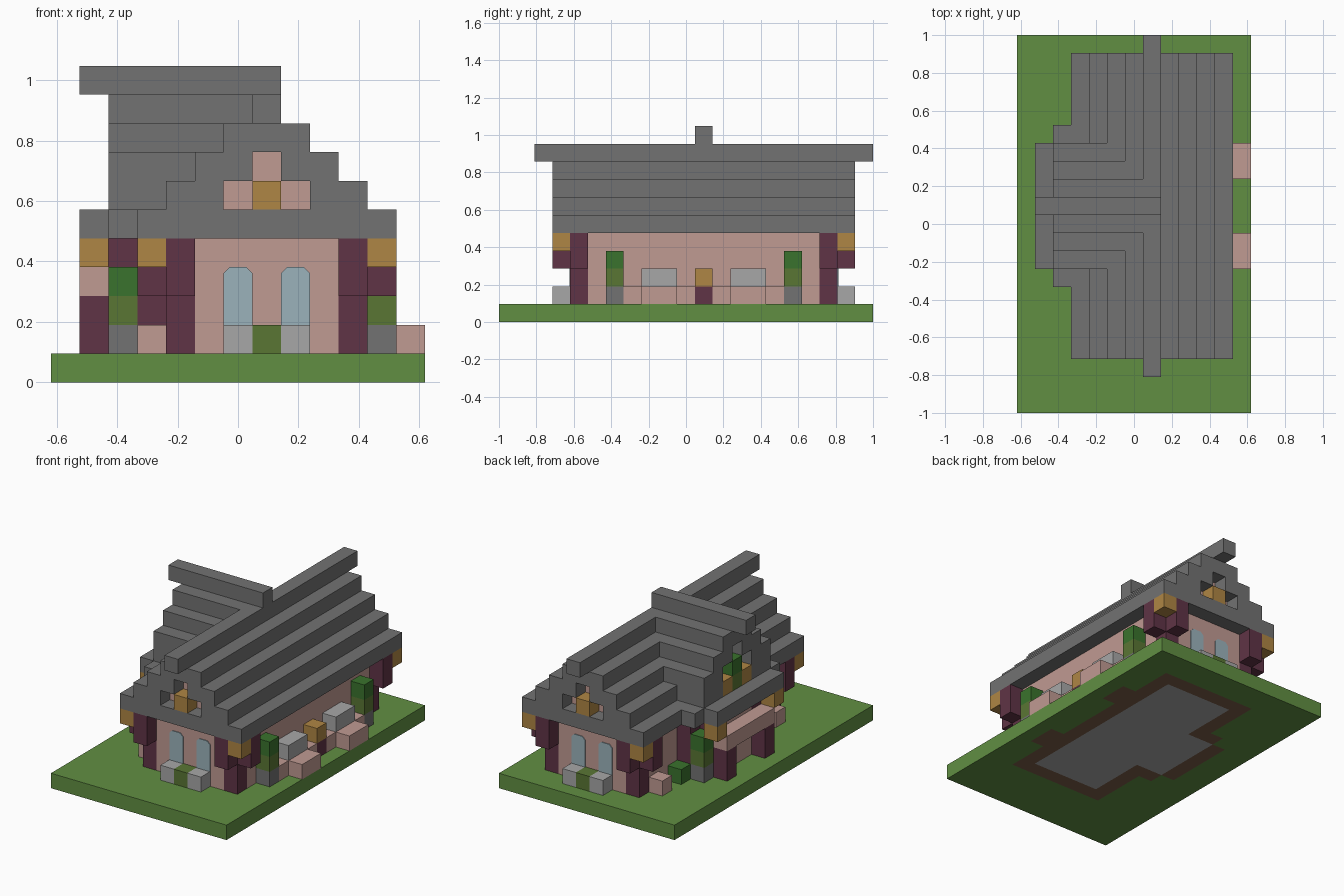
import bpy, bmesh
from mathutils import Vector

if "Cube" in bpy.data.objects:
    bpy.data.objects.remove(bpy.data.objects["Cube"], do_unlink=True)

U = 2 / 21                      # edge of one building block
NX, NY = 13, 21                 # plot size in blocks

COLOURS = {
    "slate grey": (0.17, 0.17, 0.17),
    "grass green": (0.12, 0.275, 0.055),
    "plaster pink": (0.53, 0.325, 0.29),
    "dark maroon timber": (0.117, 0.034, 0.061),
    "ochre": (0.43, 0.24, 0.058),
    "window blue": (0.33, 0.45, 0.5),
    "light grey": (0.39, 0.39, 0.39),
    "leaf green": (0.042, 0.171, 0.026),
    "moss green": (0.102, 0.181, 0.034),
    "soil brown": (0.2, 0.11, 0.067),
}


def make_material(name, rgb):
    mat = bpy.data.materials.new(name)
    mat.use_nodes = True
    mat.diffuse_color = (*rgb, 1)
    mat.node_tree.nodes["Principled BSDF"].inputs["Base Color"].default_value = (*rgb, 1)
    return mat


MATS = {n: make_material(n, c) for n, c in COLOURS.items()}
cells = {}                      # block position -> (part, colour)


def span(v):
    return range(v[0], v[1] + 1) if isinstance(v, tuple) else (v,)


def fill(part, colour, x, y, z):
    """Fill an inclusive block range; None as part removes blocks."""
    for i in span(x):
        for j in span(y):
            for k in span(z):
                if part:
                    cells[i, j, k] = (part, colour)
                else:
                    cells.pop((i, j, k), None)


def flip(v, total):
    return (total - v[1], total - v[0]) if isinstance(v, tuple) else total - v


def both_ends(part, colour, x, y, z):
    fill(part, colour, x, y, z)
    fill(part, colour, x, flip(y, 22), z)


def four_corners(part, colour, x, y, z):
    both_ends(part, colour, x, y, z)
    both_ends(part, colour, flip(x, 14), y, z)


def point(i, j, k):
    return Vector(((i - NX / 2) * U, (j - NY / 2) * U, k * U))


# Ground with foundation and floor
fill("lawn", "grass green", (0, 12), (0, 20), 0)
fill("foundation", "soil brown", (4, 10), (4, 18), 0)
fill("foundation", "soil brown", 3, (8, 14), 0)
fill("foundation", "soil brown", 2, (9, 13), 0)
both_ends("foundation", "soil brown", 11, (7, 8), 0)
fill("floor", "light grey", (5, 9), (5, 17), 0)
fill("floor", "light grey", (3, 5), (9, 13), 0)

# Walls of the main house and the side wing
fill("walls", "plaster pink", (4, 10), (4, 18), (1, 4))
fill("wing_walls", "plaster pink", 3, (8, 14), (1, 4))
fill("wing_walls", "plaster pink", 2, (9, 13), (1, 4))

# Timber posts, eave brackets and corner blocks
four_corners("posts", "dark maroon timber", 4, 4, (1, 4))
four_corners("brackets", "dark maroon timber", 3, 4, (3, 4))
four_corners("brackets", "dark maroon timber", 4, 3, (3, 4))
four_corners("eave_blocks", "ochre", 3, 3, 4)
both_ends("wing_posts", "dark maroon timber", 3, 8, (1, 4))
both_ends("wing_posts", "dark maroon timber", 2, 9, (1, 4))
both_ends("porch_posts", "dark maroon timber", 1, 9, (1, 2))
fill("porch_lintel", "plaster pink", 1, (9, 13), 3)
both_ends("porch_blocks", "ochre", 1, 8, 4)

# Main stepped roof with its ridge
for step in range(4):
    fill("main_roof", "slate grey", (3 + step, 11 - step), (3, 19), 5 + step)
fill("main_ridge", "slate grey", 7, (2, 20), 9)

# Wing roof, porch eave and cross ridge
for z, half in ((5, 4), (6, 3), (7, 3), (8, 2), (9, 1)):
    fill("wing_roof", "slate grey", (2, 6), (11 - half, 11 + half), z)
fill("porch_eave", "slate grey", 1, (8, 14), 5)
fill("cross_ridge", "slate grey", (1, 7), 11, 10)

# Recessed attic windows in the two main gables
for gable, inner in ((3, 4), (19, 18)):
    for i, k in ((6, 6), (8, 6), (7, 7)):
        fill(None, None, i, gable, k)
        fill("attic_panels", "plaster pink", i, inner, k)
    fill("attic_blocks", "ochre", 7, gable, 6)

# Wing gable decoration
fill("wing_gable_plants", "moss green", 2, 11, 6)
fill("wing_gable_leaves", "leaf green", 2, 11, 7)
both_ends("wing_gable_blocks", "ochre", 2, 10, 6)
for j, k in ((11, 8), (10, 7), (12, 7)):
    fill(None, None, 2, j, k)
    fill("wing_gable_panels", "plaster pink", 3, j, k)

# Planters at the two ends
both_ends("planter_ends", "light grey", 6, 3, 1)
both_ends("planter_ends", "light grey", 8, 3, 1)
both_ends("planter_plants", "moss green", 7, 3, 1)

# Shrub pillars along both sides
for i, j in ((11, 6), (2, 8)):
    both_ends("shrub_bases", "slate grey", i, j, 1)
    both_ends("shrub_stems", "moss green", i, j, 2)
    both_ends("shrub_tops", "leaf green", i, j, 3)

# Garden benches on the left side
fill("garden_wall", "plaster pink", 11, (7, 15), 1)
both_ends("garden_steps", "plaster pink", 12, (8, 9), 1)
both_ends("garden_slabs", "light grey", 11, (8, 9), 2)
fill("barrel_base", "dark maroon timber", 11, 11, 1)
fill("barrel", "ochre", 11, 11, 2)

# Small blocks beside the wing
both_ends("corner_boxes", "plaster pink", 3, 5, 1)
both_ends("low_shrubs", "leaf green", 3, 7, 1)


def add_object(name, bm, colour):
    bmesh.ops.recalc_face_normals(bm, faces=bm.faces[:])
    mesh = bpy.data.meshes.new(name)
    bm.to_mesh(mesh)
    bm.free()
    mesh.materials.append(MATS[colour])
    bpy.context.collection.objects.link(bpy.data.objects.new(name, mesh))


def build_part(part, colour):
    """Skin the blocks of a part, leaving out faces against other blocks."""
    bm = bmesh.new()
    for pos in [c for c, v in cells.items() if v[0] == part]:
        for axis in range(3):
            for side in (0, 1):
                near = list(pos)
                near[axis] += 2 * side - 1
                if tuple(near) in cells:
                    continue
                quad = []
                for a, b in ((0, 0), (1, 0), (1, 1), (0, 1)):
                    corner = list(pos)
                    corner[axis] += side
                    corner[(axis + 1) % 3] += a
                    corner[(axis + 2) % 3] += b
                    quad.append(bm.verts.new(point(*corner)))
                if not side:
                    quad.reverse()
                bm.faces.new(quad)
    bmesh.ops.remove_doubles(bm, verts=bm.verts[:], dist=U / 50)
    mesh = bpy.data.meshes.new(part)
    bm.to_mesh(mesh)
    bm.free()
    mesh.materials.append(MATS[colour])
    bpy.context.collection.objects.link(bpy.data.objects.new(part, mesh))


for part, colour in sorted(set(cells.values())):
    build_part(part, colour)

# Tall windows with softened top corners
OUTLINE = ((0, 1), (1, 1), (1, 3.8), (0.8, 4), (0.2, 4), (0, 3.8))
for wall, out, end in ((4, -1, "front"), (19, 1, "back")):
    for i, side in ((6, "right"), (8, "left")):
        bm = bmesh.new()
        face = bm.faces.new([bm.verts.new(point(i + a, wall, k)) for a, k in OUTLINE])
        grown = bmesh.ops.extrude_face_region(bm, geom=[face])["geom"]
        moved = [g for g in grown if isinstance(g, bmesh.types.BMVert)]
        bmesh.ops.translate(bm, verts=moved, vec=(0, out * 0.005, 0))
        add_object(f"{end}_window_{side}", bm, "window blue")
